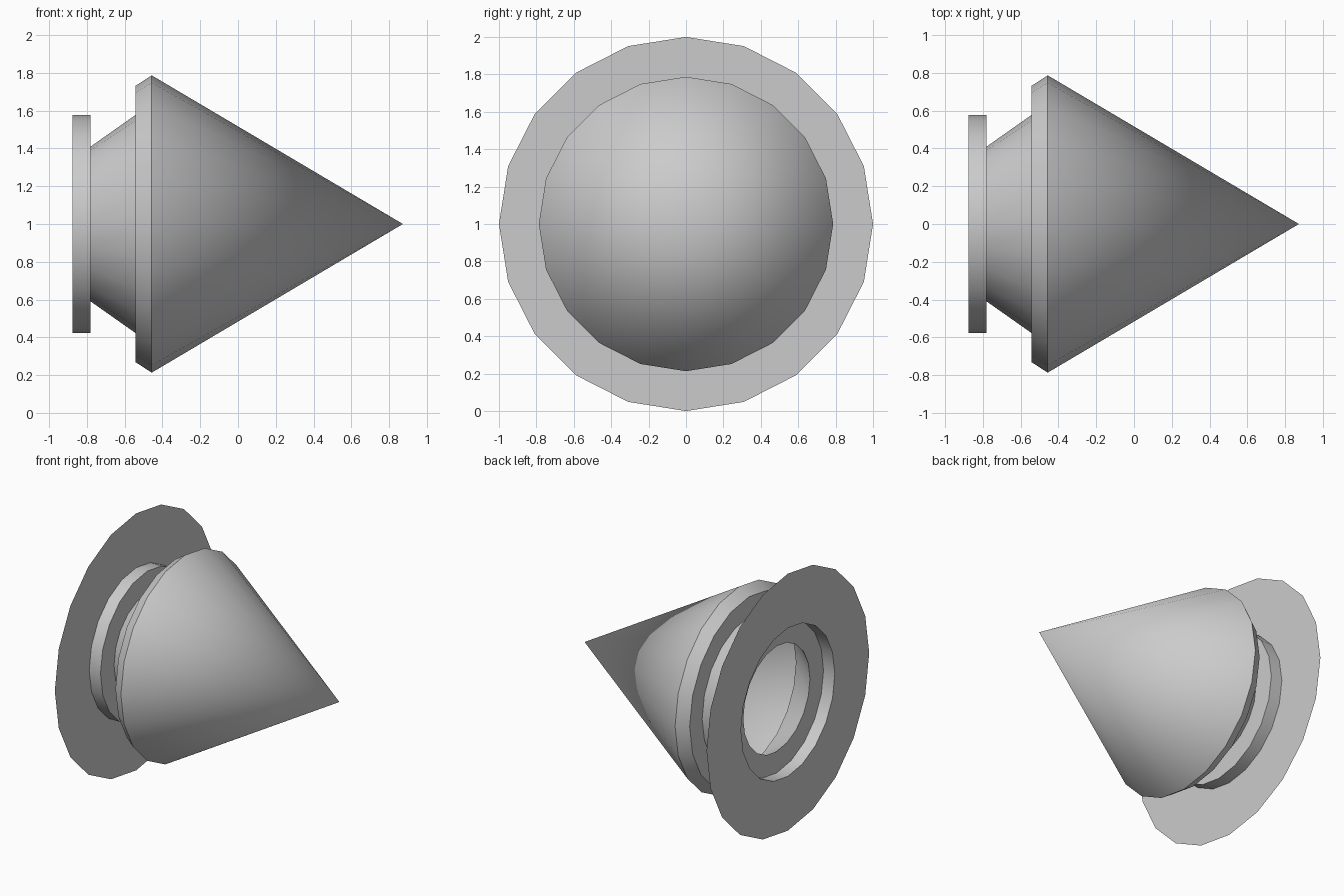
import bpy, bmesh, math

if "Cube" in bpy.data.objects:
    bpy.data.objects.remove(bpy.data.objects["Cube"])

SIDES = 20
AXIS_Z = 1.0


def revolve(name, profile):
    """Turn an (x, radius) profile around the horizontal axis as an open shell."""
    bm = bmesh.new()
    rings = []
    for x, r in profile:
        if r == 0:
            rings.append([bm.verts.new((x, 0, AXIS_Z))] * SIDES)
        else:
            angles = [2 * math.pi * i / SIDES for i in range(SIDES)]
            rings.append([bm.verts.new((x, r * math.cos(a), AXIS_Z + r * math.sin(a)))
                          for a in angles])
    for a, b in zip(rings, rings[1:]):
        for i in range(SIDES):
            k = (i + 1) % SIDES
            corners = [a[i], b[i], b[k], a[k]]
            bm.faces.new(list(dict.fromkeys(corners)))
    mesh = bpy.data.meshes.new(name)
    bm.to_mesh(mesh)
    bm.free()
    obj = bpy.data.objects.new(name, mesh)
    bpy.context.collection.objects.link(obj)
    bpy.ops.object.select_all(action='DESELECT')
    obj.select_set(True)
    bpy.context.view_layer.objects.active = obj
    bpy.ops.object.shade_smooth_by_angle(angle=math.radians(30))
    return obj


# Pointed cone with a chamfered rim and a flat ring behind it
revolve("nose_cone", [(0.873, 0), (-0.457, 0.787), (-0.543, 0.731), (-0.543, 0.577)])

# Hollow tapered neck
revolve("neck", [(-0.543, 0.577), (-0.78, 0.41)])

# Stepped collar opening into the wide, paper-thin flange
revolve("collar", [(-0.78, 0.41), (-0.78, 0.577), (-0.877, 0.577)])
revolve("flange", [(-0.877, 0.577), (-0.877, 1.0)])
